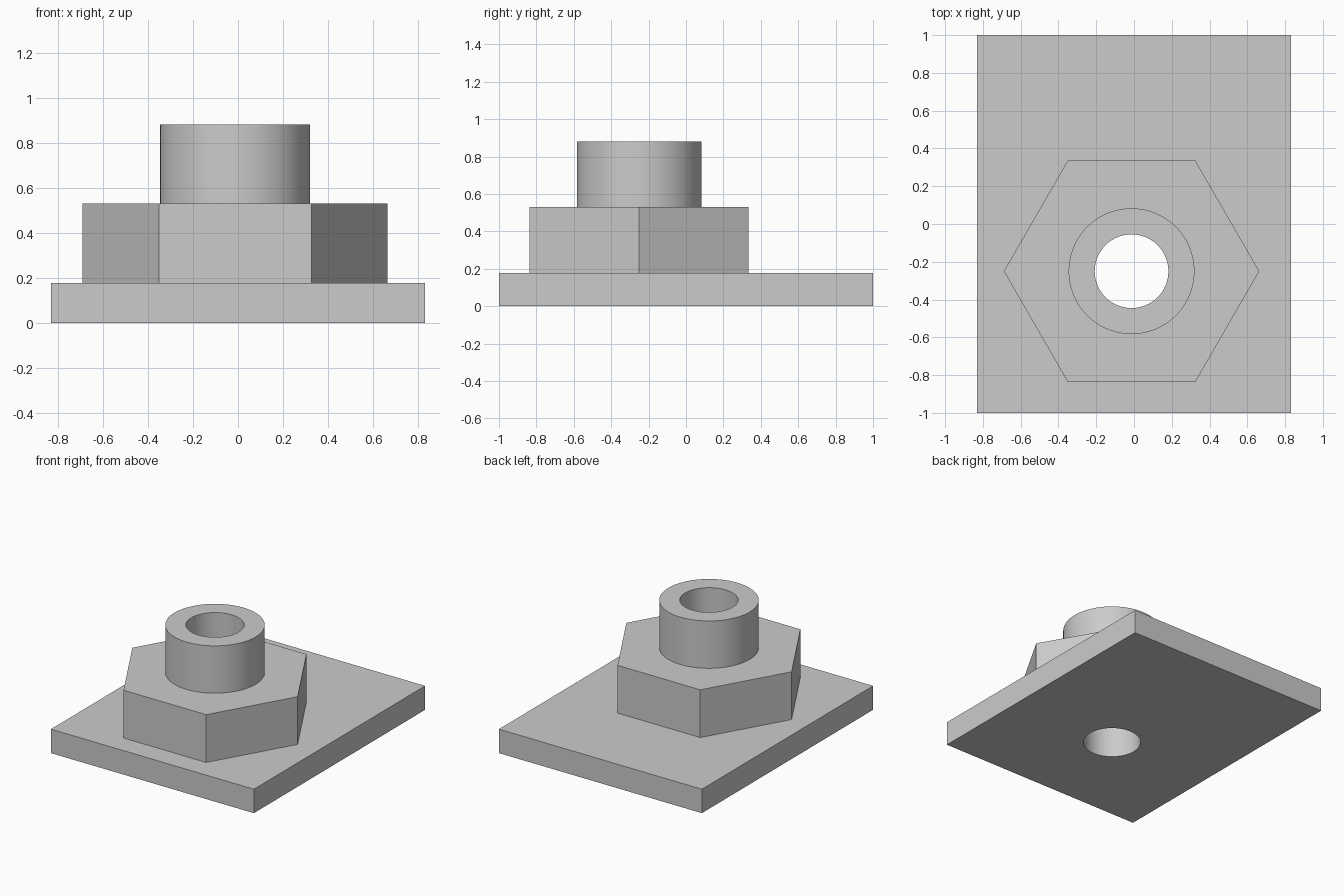
import bpy
import math

cube = bpy.data.objects.get("Cube")
if cube:
    bpy.data.objects.remove(cube, do_unlink=True)

AXIS_X, AXIS_Y = -0.013, -0.25   # shared axis of nut, collar and bore
PLATE_TOP, NUT_TOP, COLLAR_TOP = 0.177, 0.53, 0.88

grey = bpy.data.materials.new("plain grey")
grey.use_nodes = True
grey.diffuse_color = (0.6, 0.6, 0.6, 1)
grey.node_tree.nodes["Principled BSDF"].inputs["Base Color"].default_value = (0.6, 0.6, 0.6, 1)


def prism(name, sides, radius, bottom, top):
    """Upright prism on the shared axis, with a corner on +x."""
    bpy.ops.mesh.primitive_cylinder_add(
        vertices=sides, radius=radius, depth=top - bottom,
        location=(AXIS_X, AXIS_Y, (bottom + top) / 2))
    obj = bpy.context.object
    obj.name = name
    if sides == 6:
        obj.rotation_euler.z = math.radians(30)
        bpy.ops.object.transform_apply(location=False, rotation=True, scale=False)
    return obj


# Base plate
bpy.ops.mesh.primitive_cube_add(size=1, location=(0, 0, PLATE_TOP / 2))
plate = bpy.context.object
plate.name = "base_plate"
plate.scale = (1.66, 2, PLATE_TOP)
bpy.ops.object.transform_apply(location=False, rotation=False, scale=True)

# Hexagonal body and round collar
nut = prism("hexagonal_body", 6, 0.676, PLATE_TOP, NUT_TOP)
collar = prism("round_collar", 96, 0.333, NUT_TOP, COLLAR_TOP)

# Bore through all parts
cutter = prism("bore_cutter", 96, 0.195, -0.2, COLLAR_TOP + 0.2)
cutter.hide_render = True
for part in (plate, nut, collar):
    part.data.materials.append(grey)
    cut = part.modifiers.new("bore", 'BOOLEAN')
    cut.operation = 'DIFFERENCE'
    cut.solver = 'EXACT'
    cut.object = cutter
    bpy.ops.object.select_all(action='DESELECT')
    part.select_set(True)
    bpy.context.view_layer.objects.active = part
    bpy.ops.object.modifier_apply(modifier=cut.name)
    bpy.ops.object.shade_smooth_by_angle(angle=math.radians(30))
bpy.data.objects.remove(cutter, do_unlink=True)
